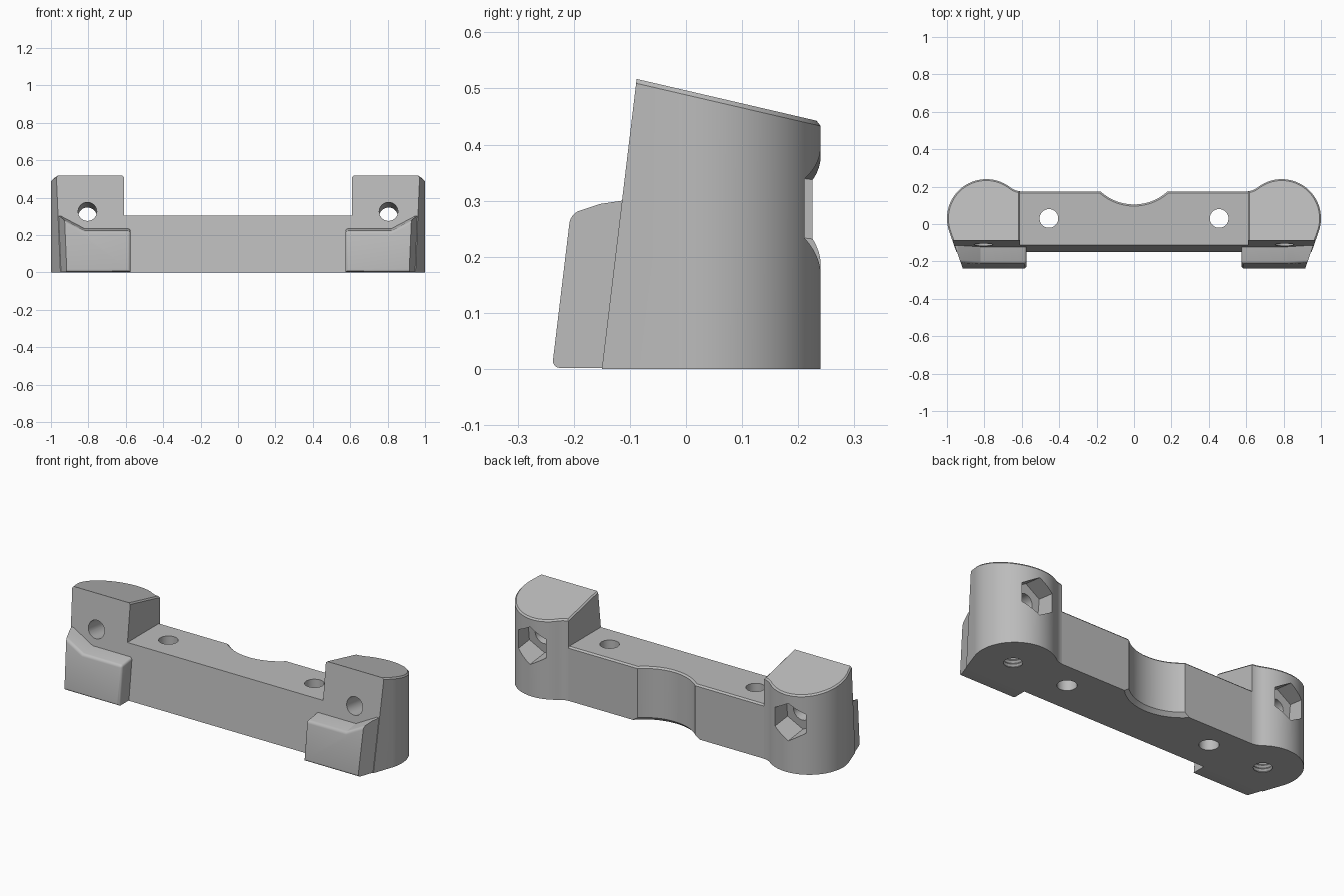
import bpy, bmesh
from math import sin, cos, radians, atan
from mathutils import Vector, Matrix

old = bpy.data.objects.get("Cube")
if old:
    bpy.data.objects.remove(old)

grey = bpy.data.materials.new("plain grey")
grey.use_nodes = True
grey.diffuse_color = (0.5, 0.5, 0.5, 1)
grey.node_tree.nodes["Principled BSDF"].inputs["Base Color"].default_value = (0.5, 0.5, 0.5, 1)

LEAN = 0.12                              # backward lean of the front faces
FRONT = Vector((0, -1, LEAN)).normalized()
OUTER = Vector((0.944, -0.33, 0))        # tapered outer side
OUTER_POINT = Vector((0.985, -0.039, 0))
FOOT_POINT = Vector((0, -0.239, 0))


def arc(cx, cy, r, start, end, n):
    steps = [radians(start + (end - start) * i / n) for i in range(n + 1)]
    return [(cx + r * cos(t), cy + r * sin(t)) for t in steps]


def prism(points, low, high, place=lambda u, v, w: (u, v, w)):
    bm = bmesh.new()
    rings = [[bm.verts.new(place(u, v, w)) for u, v in points] for w in (low, high)]
    for ring in rings:
        bm.faces.new(ring)
    n = len(points)
    for i in range(n):
        j = (i + 1) % n
        bm.faces.new((rings[0][i], rings[0][j], rings[1][j], rings[1][i]))
    bmesh.ops.recalc_face_normals(bm, faces=bm.faces)
    return bm


def slice_off(bm, point, normal, fill=True):
    bmesh.ops.bisect_plane(bm, geom=bm.verts[:] + bm.edges[:] + bm.faces[:], dist=1e-5,
                           plane_co=point, plane_no=normal, clear_outer=True)
    if fill:
        bmesh.ops.holes_fill(bm, edges=[e for e in bm.edges if e.is_boundary], sides=0)
        bmesh.ops.recalc_face_normals(bm, faces=bm.faces)


def bevel(bm, edges, width, segments=1):
    bmesh.ops.bevel(bm, geom=edges, offset=width, segments=segments, profile=0.5,
                    affect='EDGES', clamp_overlap=True)


def bevel_top(bm, width):
    top = max(bm.faces, key=lambda f: f.normal.z * 10 + f.calc_center_median().z)
    bevel(bm, list(top.edges), width)


def make(name, bm):
    bmesh.ops.recalc_face_normals(bm, faces=bm.faces)
    mesh = bpy.data.meshes.new(name)
    bm.to_mesh(mesh)
    bm.free()
    mesh.materials.append(grey)
    ob = bpy.data.objects.new(name, mesh)
    bpy.context.scene.collection.objects.link(ob)
    return ob


def apply(ob, mod):
    bpy.context.view_layer.objects.active = ob
    bpy.ops.object.modifier_apply(modifier=mod.name)


def combine(ob, other, operation):
    mod = ob.modifiers.new("combine", 'BOOLEAN')
    mod.operation, mod.object, mod.solver = operation, other, 'EXACT'
    apply(ob, mod)
    bpy.data.objects.remove(other)


def reslice(ob, cuts):
    bm = bmesh.new()
    bm.from_mesh(ob.data)
    for point, normal, fill in cuts:
        slice_off(bm, point, normal, fill)
    bm.to_mesh(ob.data)
    bm.free()


def cylinder(name, centre, r1, r2, length, sides=40, tilt=0):
    bm = bmesh.new()
    bmesh.ops.create_cone(bm, cap_ends=True, segments=sides, radius1=r1, radius2=r2, depth=length,
                          matrix=Matrix.Translation(centre) @ Matrix.Rotation(tilt, 4, 'X'))
    return make(name, bm)


# Half of the beam, with the scooped back edge
scoop = arc(0, 0.371, 0.266, -110, -47.5, 24)
beam = prism([(-0.1, -0.3)] + scoop + [(0.64, 0.175), (0.64, -0.3)], -0.04, 0.305)
bevel_top(beam, 0.011)
body = make("mounting_bracket", beam)

# Rounded end post with a sloping, chamfered top
outline = ([(0.61, -0.32)] + arc(0.6, 0.275, 0.1, -84.3, -52.2, 8)
           + arc(0.79, 0.03, 0.21, 127.8, -19.3, 48)[1:] + [(0.89, -0.32)])
post = prism(outline, -0.05, 0.7)
slice_off(post, (0, -0.088, 0.517), (0, 0.226, 0.974))
bevel_top(post, 0.015)
combine(body, make("end_post", post), 'UNION')

# Leaning front, flat underside, open centre for mirroring
reslice(body, [((0, -0.15, 0), FRONT, True), ((0, 0, 0), (0, 0, -1), True)])

# Front foot with a stepped top and rounded front edges
foot = prism([(0.575, -0.1), (0.575, 0.235), (0.82, 0.235), (0.945, 0.3), (1.1, 0.3)] + [(1.1, -0.1)],
             -0.32, -0.05, lambda x, z, y: (x, y, z + 0.15 * (y + 0.115)))
slice_off(foot, FOOT_POINT, FRONT)
slice_off(foot, OUTER_POINT, OUTER)
slice_off(foot, (0, 0, 0.002), (0, 0, -1))


def rounded(edge):
    on_front = all(abs((v.co - FOOT_POINT).dot(FRONT)) < 1e-4 for v in edge.verts)
    on_outer = all(abs((v.co - OUTER_POINT).dot(OUTER)) < 1e-4 for v in edge.verts)
    inner_top = all(v.co.x < 0.576 and v.co.z > 0.1 for v in edge.verts)
    return (on_front and not on_outer) or inner_top


bevel(foot, [e for e in foot.edges if rounded(e)], 0.014, 4)
combine(body, make("front_foot", foot), 'UNION')

# Screw hole in the beam and bevel under the scoop
combine(body, cylinder("beam_hole", (0.455, 0.03, 0.15), 0.05, 0.05, 0.6), 'DIFFERENCE')
combine(body, cylinder("scoop_bevel", (0, 0.371, 0.01), 0.306, 0.246, 0.06, 96), 'DIFFERENCE')

# Cross bore and hexagonal nut pocket, square to the leaning front
tilt = radians(90) - atan(LEAN)


def on_bore(y):
    return Vector((0.805, y, 0.325 - LEAN * (y + 0.11)))


combine(body, cylinder("cross_bore", on_bore(0.05), 0.05, 0.05, 0.7, 40, tilt), 'DIFFERENCE')
combine(body, cylinder("nut_pocket", on_bore(0.27), 0.105, 0.105, 0.3, 6, tilt), 'DIFFERENCE')

# Threaded blind hole under the post
thread = bmesh.new()
profile = [(0, -0.01)] + [(0.056 - 0.009 * (i % 2), -0.01 + 0.01 * i) for i in range(17)] + [(0, 0.15)]
verts = [thread.verts.new((0.8 + r, 0.03, z)) for r, z in profile]
edges = [thread.edges.new(pair) for pair in zip(verts, verts[1:])]
bmesh.ops.spin(thread, geom=verts + edges, cent=(0.8, 0.03, 0), axis=(0, 0, 1),
               angle=radians(360), steps=32)
bmesh.ops.remove_doubles(thread, verts=thread.verts, dist=1e-4)
combine(body, make("threaded_hole", thread), 'DIFFERENCE')

# Mirror to the other side
reslice(body, [((0, 0, 0), (-1, 0, 0), False)])
mirror = body.modifiers.new("mirror", 'MIRROR')
mirror.use_clip = True
apply(body, mirror)

bpy.ops.object.select_all(action='DESELECT')
body.select_set(True)
bpy.context.view_layer.objects.active = body
bpy.ops.object.shade_smooth_by_angle(angle=radians(25))
